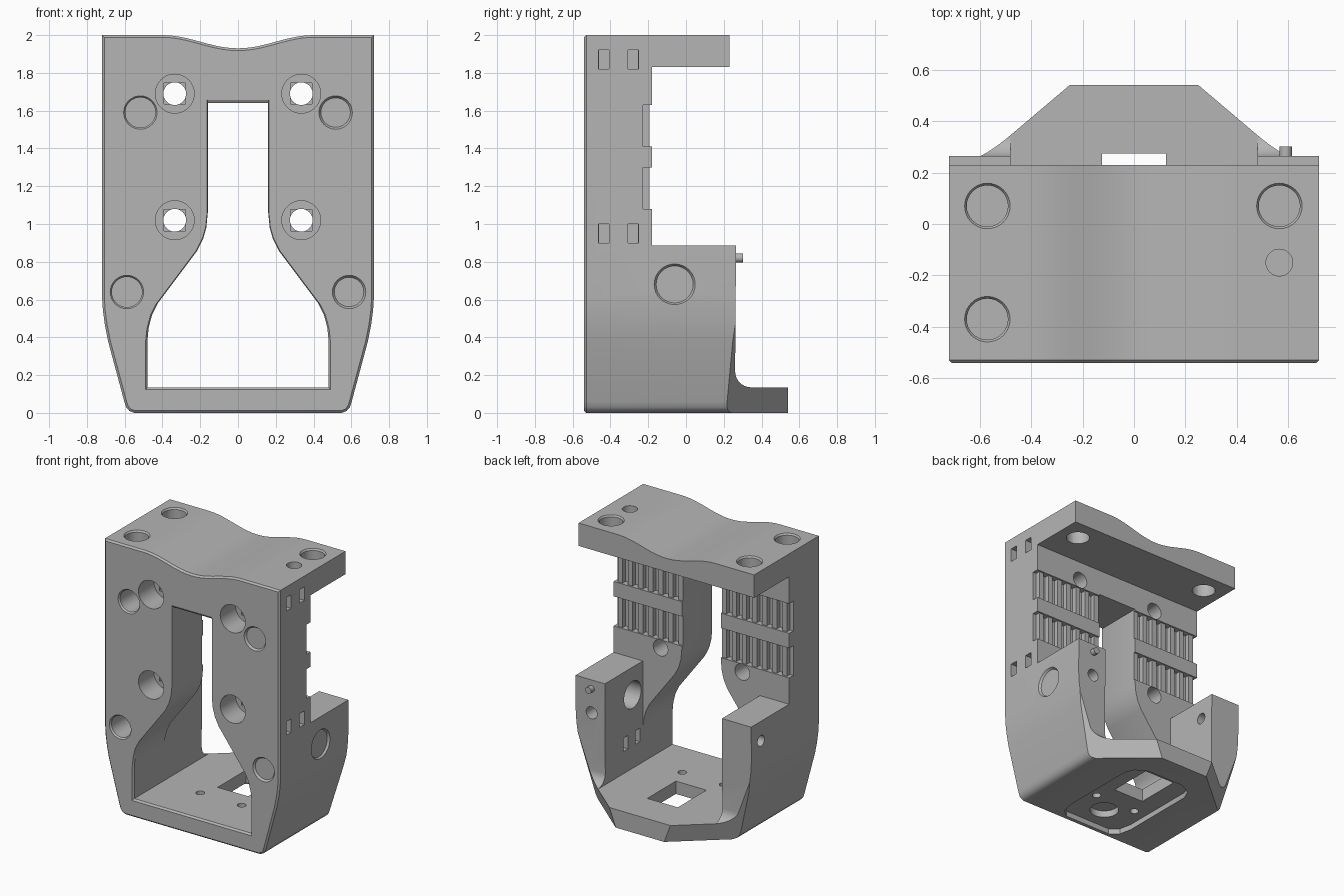
import bpy, bmesh, math
from mathutils import Matrix, Vector

old = bpy.data.objects.get("Cube")
if old:
    bpy.data.objects.remove(old, do_unlink=True)

FRONT, SLAB, FLOOR = -0.54, -0.18, 0.135
EDGE = 0.012

grey = bpy.data.materials.new("plain_grey")
grey.use_nodes = True
grey.diffuse_color = (0.46, 0.46, 0.46, 1)
grey.node_tree.nodes["Principled BSDF"].inputs["Base Color"].default_value = (0.46, 0.46, 0.46, 1)


def finish(bm, name):
    bmesh.ops.recalc_face_normals(bm, faces=bm.faces[:])
    mesh = bpy.data.meshes.new(name)
    bm.to_mesh(mesh)
    bm.free()
    obj = bpy.data.objects.new(name, mesh)
    bpy.context.collection.objects.link(obj)
    mesh.materials.append(grey)
    return obj


def prism(name, points, axis, lo, hi, bevel_rule=None, flare=1.0):
    """Extrude a 2D outline along x, y or z; optionally chamfer edges or flare the low end."""
    def place(p, t):
        return {"x": (t, *p), "y": (p[0], t, p[1]), "z": (*p, t)}[axis]
    bm = bmesh.new()
    n = len(points)
    cz = sum(p[1] for p in points) / n
    rings = [[bm.verts.new(place(p, t)) for p in points] for t in (lo, hi)]
    if flare != 1.0:
        wide = [(p[0] * flare, cz + (p[1] - cz) * flare) for p in points]
        rings.insert(0, [bm.verts.new(place(p, lo - EDGE)) for p in wide])
    for a, b in zip(rings, rings[1:]):
        for i in range(n):
            j = (i + 1) % n
            bm.faces.new((a[i], a[j], b[j], b[i]))
    bm.faces.new(rings[0])
    bm.faces.new(rings[-1])
    bmesh.ops.recalc_face_normals(bm, faces=bm.faces[:])
    if bevel_rule:
        edges = [e for e in bm.edges if all(bevel_rule(v.co) for v in e.verts)]
        bmesh.ops.bevel(bm, geom=edges, offset=EDGE, segments=1, affect="EDGES", profile=0.5)
    return finish(bm, name)


def boxes(name, spans):
    """Separate boxes given as ((x0, x1), (y0, y1), (z0, z1)) in one object."""
    bm = bmesh.new()
    for span in spans:
        size = [b - a for a, b in span]
        mid = Vector([(a + b) / 2 for a, b in span])
        bmesh.ops.create_cube(bm, size=1, matrix=Matrix.Translation(mid) @ Matrix.Diagonal((*size, 1)))
    return finish(bm, name)


def rod(name, start, direction, length, r1, r2=None):
    d = Vector(direction).normalized()
    bm = bmesh.new()
    rot = d.to_track_quat("Z", "Y").to_matrix().to_4x4()
    mid = Vector(start) + d * length / 2
    bmesh.ops.create_cone(bm, cap_ends=True, segments=32, radius1=r1, radius2=r1 if r2 is None else r2,
                          depth=length, matrix=Matrix.Translation(mid) @ rot)
    return finish(bm, name)


def combine(body, tool, op="DIFFERENCE"):
    mod = body.modifiers.new("shape", "BOOLEAN")
    mod.operation, mod.solver, mod.object = op, "EXACT", tool
    bpy.context.view_layer.update()
    new = bpy.data.meshes.new_from_object(body.evaluated_get(bpy.context.evaluated_depsgraph_get()))
    body.modifiers.clear()
    body.data = new
    bpy.data.objects.remove(tool, do_unlink=True)


def hole(body, start, direction, depth, r, chamfer=EDGE):
    d = Vector(direction)
    s = Vector(start)
    combine(body, rod("hole", s - d * 0.02, d, depth + 0.02, r))
    if chamfer:
        combine(body, rod("hole_lip", s - d * 0.005, d, 0.02, r + chamfer, r - 0.002))


def mirrored(half):
    """Close an outline by mirroring its +x half (listed bottom to top)."""
    return half + [(-x, z) for x, z in reversed(half) if x > 0]


# Housing: front silhouette with a waved top, crossed with the side profile
wave = [(x, 2 - 0.035 * (1 + math.cos(math.pi * x / 0.4))) for x in [0.4 - 0.04 * i for i in range(11)]]
wave[-1] = (0, wave[-1][1])
outline = [(0.55, 0), (0.575, 0.01), (0.592, 0.03), (0.602, 0.06), (0.688, 0.38), (0.704, 0.46),
           (0.715, 0.54), (0.72, 0.62), (0.72, 2)]
housing = prism("housing", mirrored(outline + wave), "y", FRONT, 0.7, lambda v: v.y < FRONT + 0.001)

fillet = [(0.345 - 0.085 * math.sin(a), 0.22 - 0.085 * math.cos(a))
          for a in [math.pi / 2 * i / 8 for i in range(9)]]
side = [(-0.7, -0.1), (0.54, -0.1), (0.54, FLOOR)] + fillet + [
    (0.265, 0.885), (SLAB, 0.885), (SLAB, 1.83), (0.23, 1.83), (0.23, 2.1), (-0.7, 2.1)]
combine(housing, prism("side_profile", side, "x", -1, 1), "INTERSECT")

# Keyhole opening and the bay between the arms
keyhole = [(0.48, FLOOR), (0.48, 0.38), (0.473, 0.45), (0.455, 0.52), (0.425, 0.58), (0.215, 0.86),
           (0.185, 0.92), (0.168, 0.98), (0.16, 1.06), (0.16, 1.64)]
combine(housing, prism("keyhole", mirrored(keyhole), "y", FRONT + EDGE, 0.8, flare=1.02))
combine(housing, boxes("bay", [((-0.48, 0.48), (SLAB, 0.8), (FLOOR, 1.2))]))

# Slanted corners of the rear tongue
for s in (-1, 1):
    a, b, c = Vector((0.25 * s, 0.54, FLOOR)), Vector((0.6 * s, 0.2, 0)), Vector((0.7 * s, 0.26, 0.45))
    n = (b - a).cross(c - a).normalized()
    if n.y < 0:
        n = -n
    bm = bmesh.new()
    rot = n.to_track_quat("Z", "Y").to_matrix().to_4x4()
    bmesh.ops.create_cube(bm, size=2, matrix=Matrix.Translation(a + n) @ rot)
    combine(housing, finish(bm, "corner_cut"))

# Toothed belt seats on the back of the front wall
rows = ((1.08, 1.30), (1.41, 1.63))
combine(housing, boxes("seat_recess", [((-1, 1), (-0.193, 0), row) for row in rows]))
teeth = []
for s in (-1, 1):
    for i in range(7):
        x = s * (0.22 + 0.0825 * i)
        teeth += [((x - 0.022, x + 0.022), (-0.228, -0.1), row) for row in rows]
combine(housing, boxes("belt_teeth", teeth))

# Front screw holes
for s in (-1, 1):
    for z in (1.02, 1.69):
        p = (0.335 * s, FRONT, z)
        hole(housing, p, (0, 1, 0), 0.18, 0.103, 0)
        x = p[0]
        combine(housing, boxes("square_seat", [((x - 0.056, x + 0.056), (-0.4, -0.32), (z - 0.056, z + 0.056))]))
        hole(housing, p, (0, 1, 0), 0.5, 0.06, 0)
    hole(housing, (0.517 * s, FRONT, 1.59), (0, 1, 0), 0.24, 0.08)
    hole(housing, (0.588 * s, FRONT, 0.64), (0, 1, 0), 0.24, 0.08)

# Top holes
for x, y, depth, r in ((-0.57, 0.07, 0.25, 0.08), (0.565, 0.07, 0.25, 0.08), (-0.57, -0.37, 0.24, 0.08)):
    hole(housing, (x, y, 2), (0, 0, -1), depth, r)
hole(housing, (0.565, -0.15, 2), (0, 0, -1), 0.12, 0.052, 0)

# Arm holes
hole(housing, (0.72, -0.06, 0.68), (-1, 0, 0), 0.3, 0.1)
hole(housing, (-0.72, 0.15, 0.74), (1, 0, 0), 0.3, 0.04, 0)
hole(housing, (0.59, 0.265, 0.64), (0, -1, 0), 0.15, 0.045, 0)

# Tie slots in the left side wall
for z in (0.95, 1.87):
    h = (z - 0.05, z + 0.05)
    combine(housing, boxes("tie_slot", [((0.62, 0.8), (y - 0.028, y + 0.028), h) for y in (-0.435, -0.28)]))
    combine(housing, boxes("tie_link", [((0.60, 0.66), (-0.46, -0.255), h)]))
combine(housing, boxes("inner_slots", [((0.4, 0.55), (y - 0.025, y + 0.025), (0.3, 0.4)) for y in (-0.12, 0.02)]))

# Underside recess, socket, floor window and pin holes
pad = [(0.19, -0.5), (0.25, -0.45), (0.27, -0.36), (0.27, 0.22), (0.24, 0.29), (0.15, 0.34)]
combine(housing, prism("underside_recess", mirrored(pad), "z", -0.1, 0.04))
hole(housing, (0, -0.32, 0.04), (0, 0, 1), 0.05, 0.1, 0)
combine(housing, boxes("floor_window", [((-0.125, 0.125), (-0.06, 0.275), (-0.1, 0.3))]))
for s in (-1, 1):
    hole(housing, (0.17 * s, -0.2, 0), (0, 0, 1), 0.3, 0.03, 0)

# Small locating pin on the left arm
pin = rod("locating_pin", (0.59, 0.25, 0.82), (0, 1, 0), 0.052, 0.024)

for obj in (housing, pin):
    bpy.ops.object.select_all(action="DESELECT")
    obj.select_set(True)
    bpy.context.view_layer.objects.active = obj
    bpy.ops.object.shade_smooth_by_angle(angle=math.radians(30))
